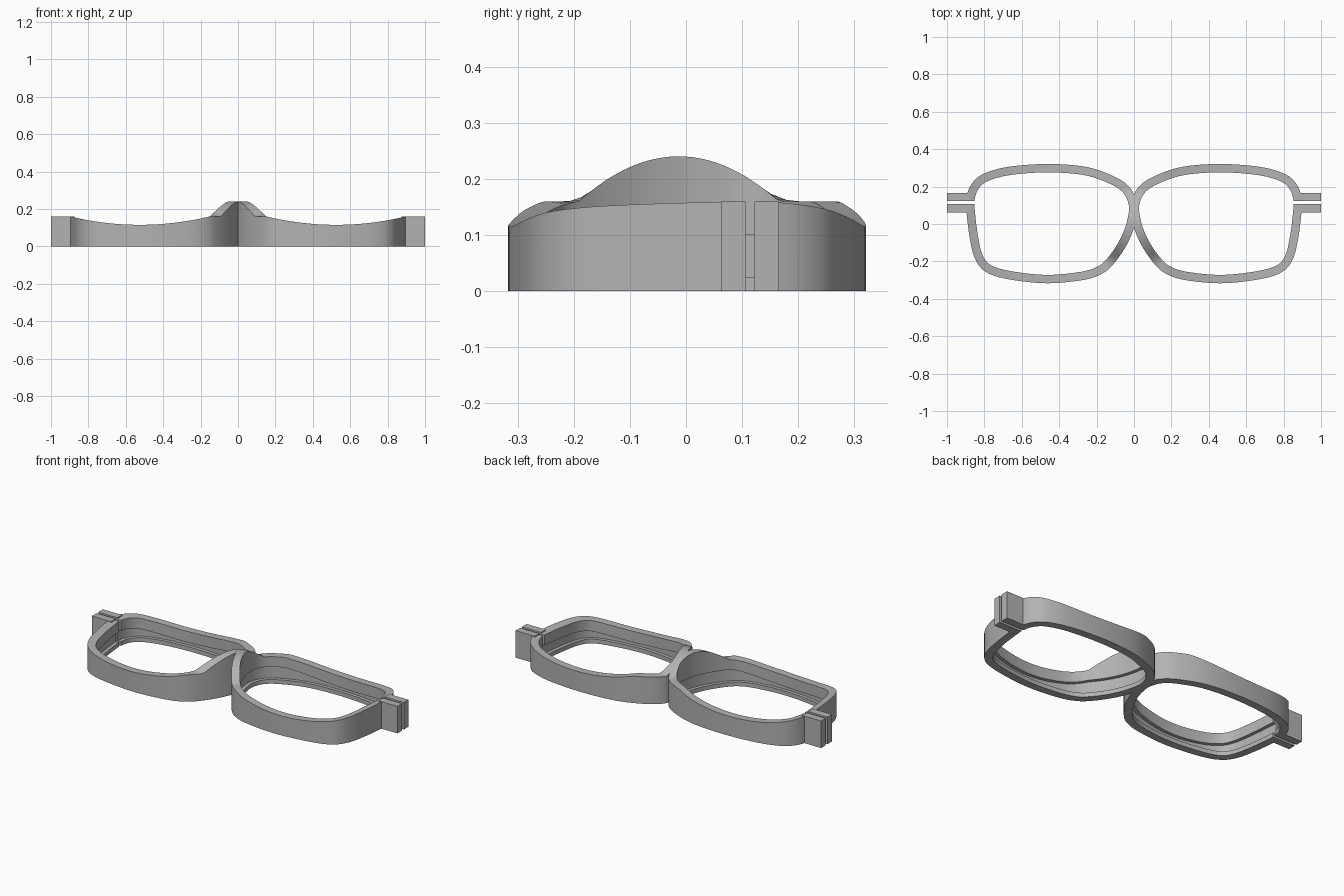
import bpy, bmesh, math
from mathutils import Vector

cube = bpy.data.objects.get("Cube")
if cube:
    bpy.data.objects.remove(cube, do_unlink=True)

grey = bpy.data.materials.new("frame grey")
grey.use_nodes = True
colour = (0.45, 0.45, 0.45, 1)
grey.diffuse_color = colour
grey.node_tree.nodes["Principled BSDF"].inputs["Base Color"].default_value = colour

WALL, LIP, GROOVE = 0.045, 0.025, 0.02
STEPS = 6

# Inner edge of the lens opening, anticlockwise from the nose
OPENING = [Vector(p) for p in (
    (0.028, 0.10), (0.034, 0.03), (0.055, -0.04), (0.09, -0.11), (0.14, -0.18),
    (0.19, -0.225), (0.28, -0.255), (0.46, -0.272), (0.64, -0.255),
    (0.76, -0.223), (0.81, -0.165), (0.835, -0.06), (0.85, 0.06), (0.852, 0.13),
    (0.83, 0.19), (0.78, 0.23), (0.66, 0.262), (0.46, 0.276), (0.27, 0.262),
    (0.14, 0.22), (0.06, 0.17))]


def smooth_loop(points, steps):
    """Closed spline through the points."""
    result, n = [], len(points)
    for i in range(n):
        a, b, c, d = (points[(i + k) % n] for k in (-1, 0, 1, 2))
        for s in range(steps):
            t = s / steps
            result.append(b + (c - a) * t / 2 + (2 * a - 5 * b + 4 * c - d) * t * t / 2
                          + (3 * b - a - 3 * c + d) * t ** 3 / 2)
    return result


def dip(x):
    """Zero at mid lens, one at either end."""
    return min(1, ((x - 0.525) / 0.375) ** 2)


def top_height(x, y):
    z = 0.115 + 0.045 * dip(x)
    if x < 0.25:
        z = max(z, 0.16 + 0.08 * (1 - ((y + 0.013) / 0.178) ** 2))
    return z


def add_object(name, bm):
    bmesh.ops.recalc_face_normals(bm, faces=bm.faces)
    mesh = bpy.data.meshes.new(name)
    bm.to_mesh(mesh)
    bm.free()
    mesh.materials.append(grey)
    obj = bpy.data.objects.new(name, mesh)
    bpy.context.collection.objects.link(obj)
    return obj


def box(name, low, high):
    bm = bmesh.new()
    bmesh.ops.create_cube(bm, size=1)
    for v in bm.verts:
        v.co = [lo + (c + 0.5) * (hi - lo) for c, lo, hi in zip(v.co, low, high)]
    return add_object(name, bm)


def combine(target, tool, operation):
    """Apply a boolean and discard the helper."""
    bpy.context.view_layer.objects.active = target
    mod = target.modifiers.new("cut", 'BOOLEAN')
    mod.object, mod.operation, mod.solver = tool, operation, 'EXACT'
    bpy.ops.object.modifier_apply(modifier=mod.name)
    bpy.data.objects.remove(tool, do_unlink=True)


# Rim: a grooved wall section swept round the lens opening
loop = smooth_loop(OPENING, STEPS)
bm = bmesh.new()
rings = []
for i, p in enumerate(loop):
    along = (loop[(i + 1) % len(loop)] - loop[i - 1]).normalized()
    out = Vector((along.y, -along.x))
    outer, recess = p + out * WALL, p + out * GROOVE
    outer.x = max(outer.x, 0)
    groove_top = 0.05 + 0.05 * dip(p.x)
    section = [(outer, 0), (outer, top_height(*outer)), (p, top_height(*p)),
               (p, groove_top), (recess, groove_top), (recess, LIP), (p, LIP), (p, 0)]
    rings.append([bm.verts.new((q.x, q.y, z)) for q, z in section])
for i, ring in enumerate(rings):
    following = rings[(i + 1) % len(rings)]
    for k in range(len(ring)):
        j = (k + 1) % len(ring)
        bm.faces.new((ring[k], ring[j], following[j], following[k]))
frame = add_object("spectacle_frame", bm)

# Clasp block at the temple, split by a slot and drilled for a screw
combine(frame, box("clasp", (0.875, 0.062, 0), (1, 0.165, 0.16)), 'UNION')
combine(frame, box("slot", (0.78, 0.106, -0.1), (1.1, 0.122, 0.3)), 'DIFFERENCE')
bm = bmesh.new()
bmesh.ops.create_cone(bm, cap_ends=True, segments=32, radius1=0.027, radius2=0.027, depth=0.3)
for v in bm.verts:
    v.co = (v.co.x + 0.95, v.co.z + 0.11, v.co.y + 0.08)
combine(frame, add_object("screw_hole", bm), 'DIFFERENCE')

# Other half of the frame
mirror = frame.modifiers.new("mirror", 'MIRROR')
mirror.use_mirror_merge = False
bpy.context.view_layer.objects.active = frame
bpy.ops.object.modifier_apply(modifier=mirror.name)

bpy.ops.object.select_all(action='DESELECT')
frame.select_set(True)
bpy.ops.object.shade_smooth_by_angle(angle=math.radians(30))
